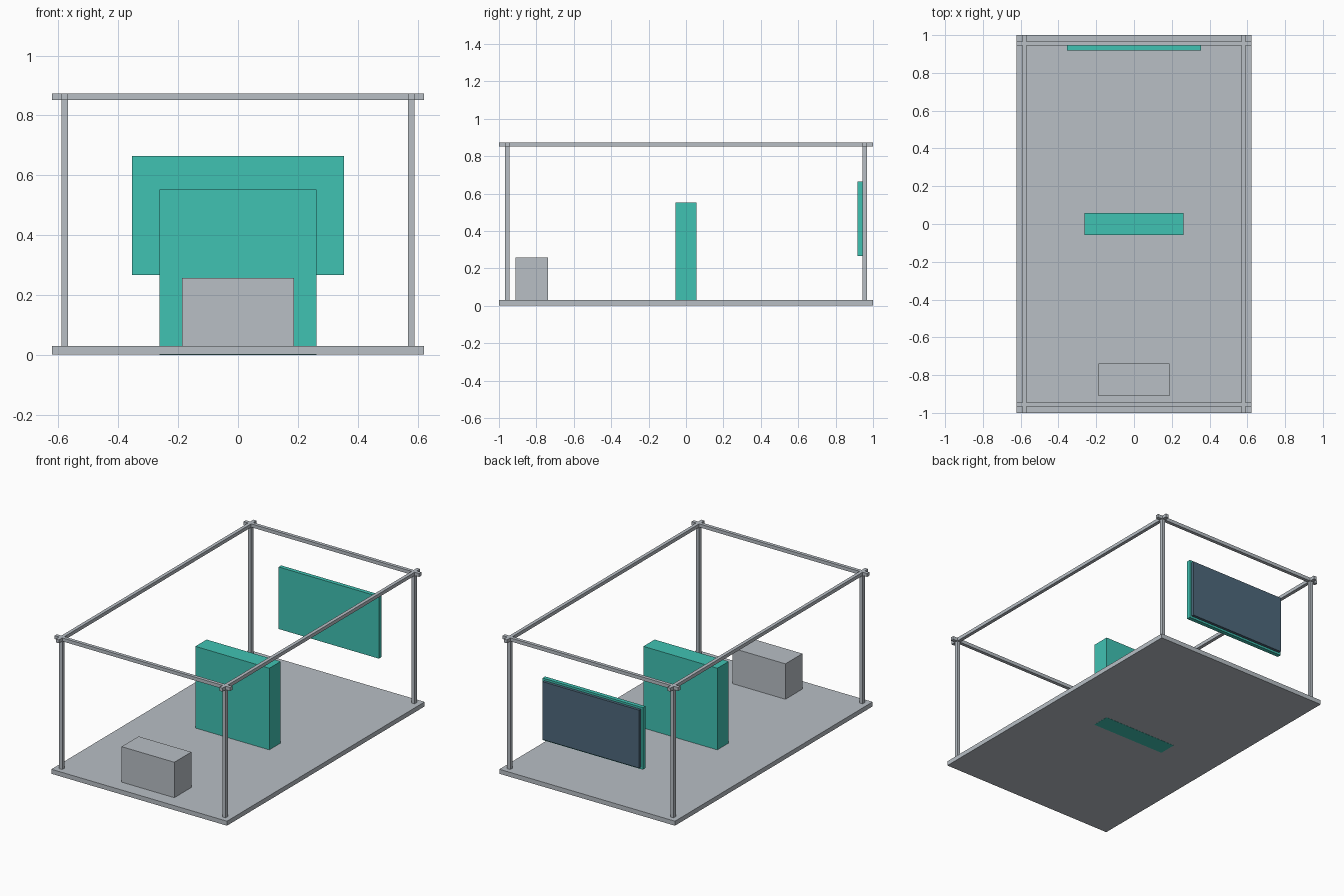
import bpy
import bmesh

default = bpy.data.objects.get("Cube")
if default:
    bpy.data.objects.remove(default, do_unlink=True)


def make_material(name, colour):
    mat = bpy.data.materials.new(name)
    mat.use_nodes = True
    mat.diffuse_color = (*colour, 1)
    mat.node_tree.nodes["Principled BSDF"].inputs["Base Color"].default_value = (*colour, 1)
    return mat


GREY = make_material("light grey", (0.48, 0.52, 0.56))
TEAL = make_material("teal", (0.051, 0.54, 0.45))
SLATE = make_material("slate blue", (0.076, 0.14, 0.20))


def box(name, x, y, z, mat):
    """Block spanning the given (low, high) ranges."""
    bm = bmesh.new()
    bmesh.ops.create_cube(bm, size=1)
    for v in bm.verts:
        v.co = [(lo + hi) / 2 + c * (hi - lo) for c, (lo, hi) in zip(v.co, (x, y, z))]
    mesh = bpy.data.meshes.new(name)
    bm.to_mesh(mesh)
    bm.free()
    mesh.materials.append(mat)
    obj = bpy.data.objects.new(name, mesh)
    bpy.context.collection.objects.link(obj)
    return obj


def around(centre, half):
    return (centre - half, centre + half)


HALF_X, HALF_Y = 0.622, 1.0      # floor half size
POST_X, POST_Y = 0.579, 0.956    # post centres
FLOOR, TOP, BAR = 0.03, 0.873, 0.011

# Floor, lifted a hair so the counter's foot shows underneath
box("floor", around(0, HALF_X), around(0, HALF_Y), (0.001, FLOOR), GREY)

# Frame: four posts, and rails that overshoot the corners
for sx, side in ((-1, "right"), (1, "left")):
    for sy, end in ((-1, "front"), (1, "back")):
        box(f"{end}_{side}_post", around(sx * POST_X, BAR), around(sy * POST_Y, BAR),
            (FLOOR, TOP - 2 * BAR), GREY)
    box(f"{side}_rail", around(sx * POST_X, BAR), around(0, HALF_Y),
        (TOP - 2 * BAR, TOP), GREY)
for sy, end in ((-1, "front"), (1, "back")):
    box(f"{end}_rail", around(0, HALF_X), around(sy * POST_Y, BAR),
        (TOP - 2 * BAR, TOP), GREY)

# Furniture on the floor
box("counter", around(0, 0.262), around(0, 0.057), (0, 0.553), TEAL)
box("bench", around(0, 0.187), around(-0.825, 0.086), (FLOOR, 0.257), GREY)

# Hanging panel with a screen on its rear side
box("panel", around(0, 0.355), (0.918, 0.944), (0.267, 0.664), TEAL)
box("screen", around(0, 0.342), (0.944, 0.962), (0.28, 0.651), SLATE)
